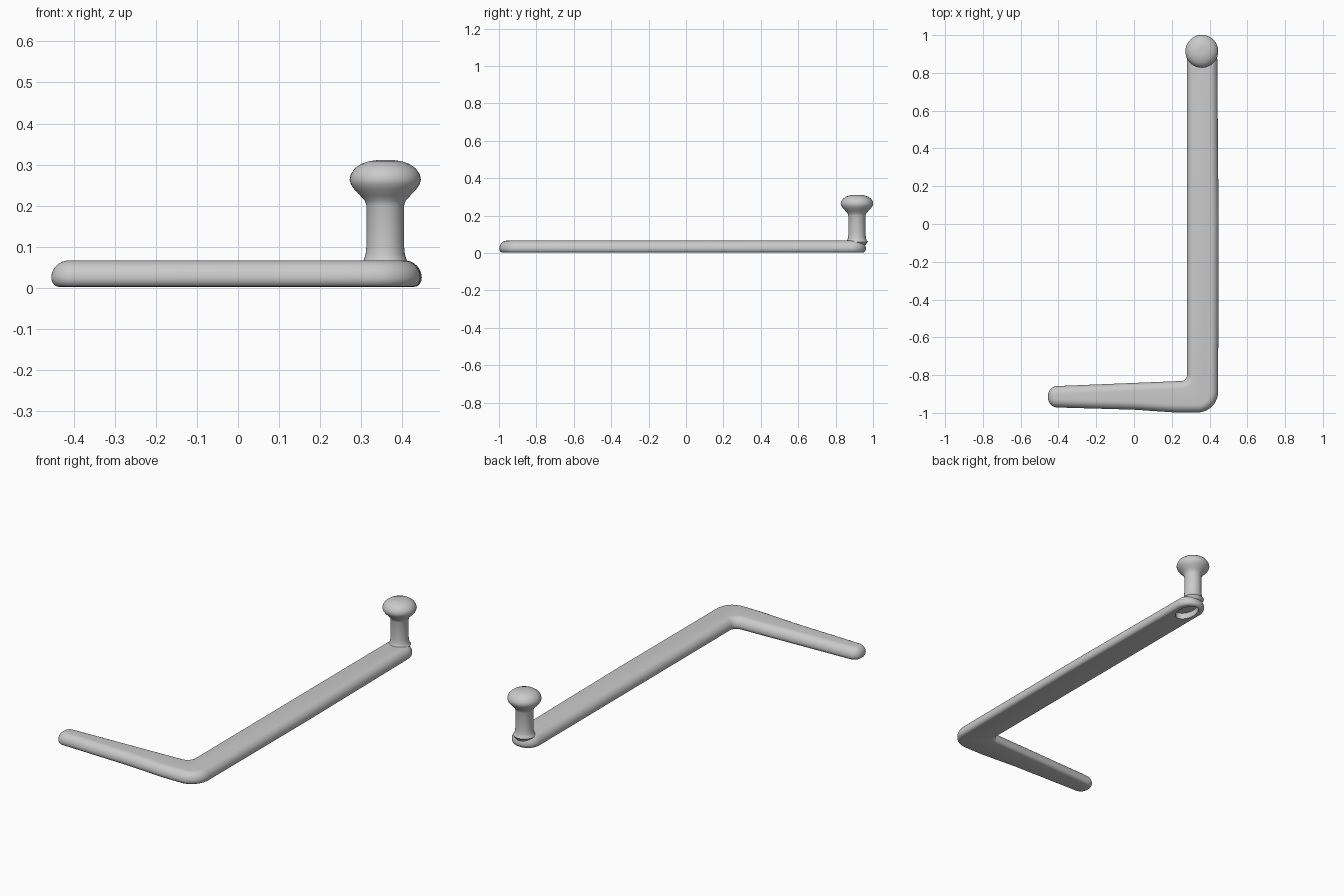
import bpy, bmesh, math
from mathutils import Vector

cube = bpy.data.objects.get("Cube")
if cube:
    bpy.data.objects.remove(cube)

grey = bpy.data.materials.new("plain grey")
grey.use_nodes = True
colour = (0.59, 0.59, 0.59, 1)
grey.diffuse_color = colour
grey.node_tree.nodes["Principled BSDF"].inputs["Base Color"].default_value = colour


def finish(bm, name):
    bmesh.ops.recalc_face_normals(bm, faces=bm.faces[:])
    mesh = bpy.data.meshes.new(name)
    bm.to_mesh(mesh)
    bm.free()
    mesh.materials.append(grey)
    obj = bpy.data.objects.new(name, mesh)
    bpy.context.collection.objects.link(obj)
    return obj


def smooth(obj):
    bpy.ops.object.select_all(action='DESELECT')
    obj.select_set(True)
    bpy.context.view_layer.objects.active = obj
    bpy.ops.object.shade_smooth_by_angle(angle=math.radians(50))


def rounded_outline(corners, steps=10):
    """Round each (x, y, radius) corner of a polygon with an arc."""
    points = []
    for i, (x, y, r) in enumerate(corners):
        p = Vector((x, y))
        if not r:
            points.append(p)
            continue
        a = (Vector(corners[i - 1][:2]) - p).normalized()
        b = (Vector(corners[(i + 1) % len(corners)][:2]) - p).normalized()
        half = a.angle(b) / 2
        centre = p + (a + b).normalized() * r / math.sin(half)
        start = (p + a * r / math.tan(half) - centre).normalized()
        end = (p + b * r / math.tan(half) - centre).normalized()
        sweep = start.angle(end)
        for k in range(steps + 1):
            t = sweep * k / steps
            arm = start * math.sin(sweep - t) + end * math.sin(t)
            points.append(centre + arm * r / math.sin(sweep))
    return points


def inset(points, d):
    """Move a counter-clockwise outline inwards by d."""
    moved = []
    for i, p in enumerate(points):
        t1 = (p - points[i - 1]).normalized()
        t2 = (points[(i + 1) % len(points)] - p).normalized()
        t = (t1 + t2).normalized()
        moved.append(p + Vector((-t.y, t.x)) * d)
    return moved


def ring_skin(bm, rings):
    for lower, upper in zip(rings, rings[1:]):
        n = len(lower)
        for i in range(n):
            j = (i + 1) % n
            bm.faces.new((lower[i], lower[j], upper[j], upper[i]))
    bm.faces.new(rings[0])
    bm.faces.new(rings[-1])


# L-shaped bar: long arm and tapered handle with rounded edges
outline = rounded_outline([
    (-0.455, -0.97, 0.05), (0.0, -0.983, 0), (0.22, -0.998, 0),
    (0.445, -0.998, 0.11), (0.448, 0, 0), (0.44, 0.962, 0.078),
    (0.28, 0.962, 0.078), (0.28, -0.83, 0.03), (-0.455, -0.86, 0.05)])
LOW, MID, TOP = 0.002, 0.024, 0.066
layers = []
for k in range(6):
    a = math.radians(90 * k / 5)
    layers.append((0.018 * (1 - math.sin(a)), MID - (MID - LOW) * math.cos(a)))
for k in range(1, 9):
    a = math.radians(90 * k / 8)
    layers.append((0.042 * (1 - math.cos(a)), MID + (TOP - MID) * math.sin(a)))
bm = bmesh.new()
rings = [[bm.verts.new((p.x, p.y, z)) for p in inset(outline, d)] for d, z in layers]
ring_skin(bm, rings)
bar = finish(bm, "crank_bar")

# Oval recess in the underside, below the knob
bm = bmesh.new()
bmesh.ops.create_cone(bm, cap_ends=True, segments=40, radius1=1, radius2=1, depth=2)
bmesh.ops.scale(bm, vec=(0.048, 0.075, 0.036), verts=bm.verts)
bmesh.ops.translate(bm, vec=(0.36, 0.865, 0), verts=bm.verts)
cutter = finish(bm, "recess_cutter")
cutter.hide_render = True
mod = bar.modifiers.new("recess", 'BOOLEAN')
mod.operation = 'DIFFERENCE'
mod.object = cutter
bpy.context.view_layer.objects.active = bar
bpy.ops.object.modifier_apply(modifier=mod.name)
bpy.data.objects.remove(cutter)
smooth(bar)

# Mushroom knob on its stem, turned from one profile
profile = [(0.046, 0.042), (0.058, 0.06), (0.052, 0.068), (0.048, 0.08),
           (0.046, 0.1), (0.046, 0.2), (0.05, 0.212), (0.061, 0.224),
           (0.076, 0.24), (0.084, 0.252), (0.087, 0.263), (0.084, 0.276),
           (0.075, 0.29), (0.06, 0.301), (0.04, 0.308), (0.018, 0.311)]
bm = bmesh.new()
SIDES = 40
rings = []
for r, z in profile:
    rings.append([bm.verts.new((0.359 + r * math.cos(math.tau * i / SIDES),
                                0.914 + r * math.sin(math.tau * i / SIDES), z))
                  for i in range(SIDES)])
ring_skin(bm, rings)
smooth(finish(bm, "knob"))
